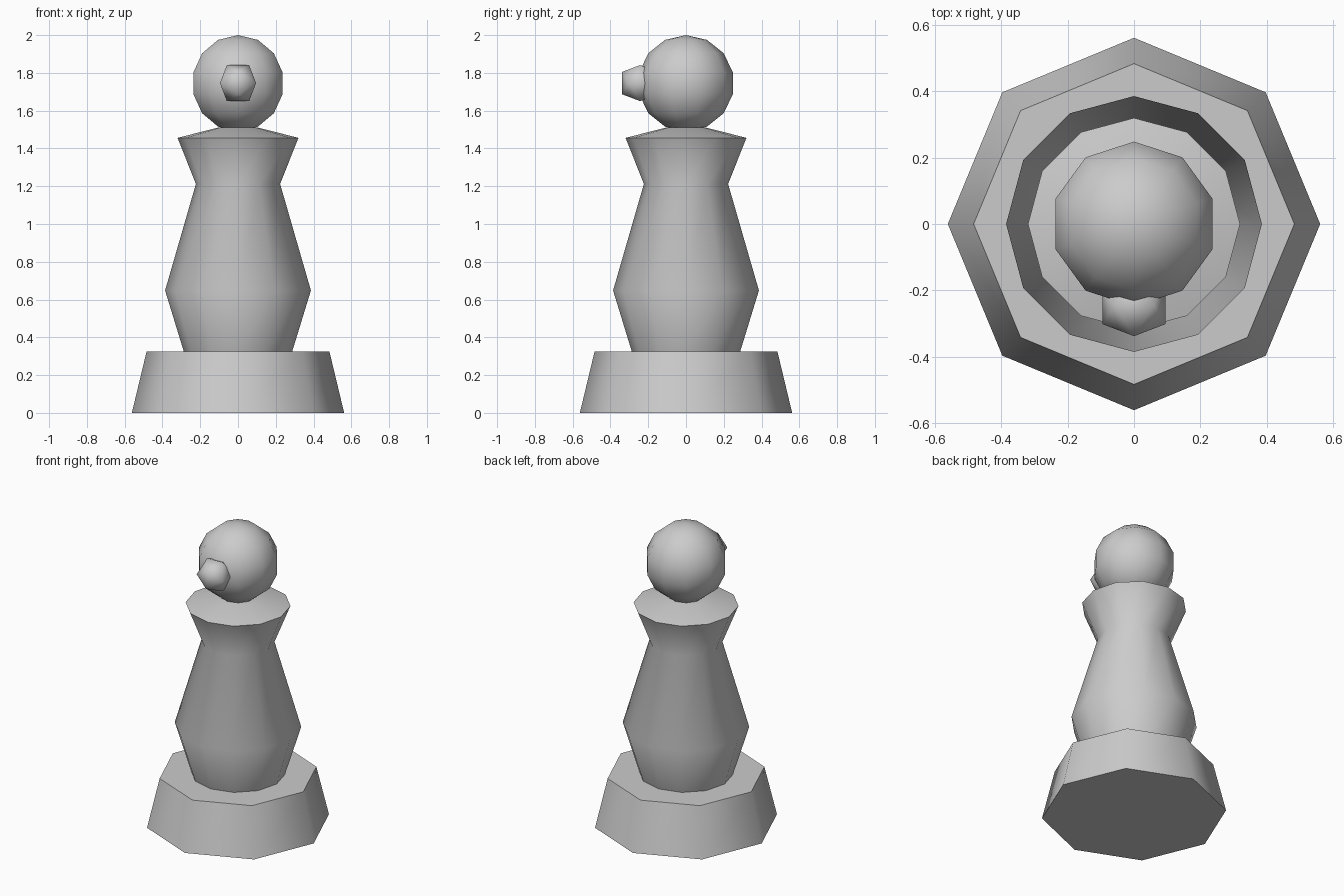
import bpy, bmesh, math

if "Cube" in bpy.data.objects:
    bpy.data.objects.remove(bpy.data.objects["Cube"])

grey = bpy.data.materials.new("plain grey")
grey.diffuse_color = (0.6, 0.6, 0.6, 1)
grey.use_nodes = True
grey.node_tree.nodes["Principled BSDF"].inputs["Base Color"].default_value = grey.diffuse_color


def finish(name, bm):
    """Turn a bmesh into a smooth-shaded object with sharp rims."""
    bmesh.ops.recalc_face_normals(bm, faces=bm.faces[:])
    mesh = bpy.data.meshes.new(name)
    bm.to_mesh(mesh)
    bm.free()
    mesh.materials.append(grey)
    ob = bpy.data.objects.new(name, mesh)
    bpy.context.collection.objects.link(ob)
    bpy.ops.object.select_all(action='DESELECT')
    ob.select_set(True)
    bpy.context.view_layer.objects.active = ob
    bpy.ops.object.shade_smooth_by_angle(angle=math.radians(60))
    return ob


def turned(name, profile, sides):
    """Revolve (radius, height) points into a closed solid."""
    bm = bmesh.new()
    rings = [[bm.verts.new((r * math.cos(math.tau * i / sides),
                            r * math.sin(math.tau * i / sides), z))
              for i in range(sides)] for r, z in profile]
    for a, b in zip(rings, rings[1:]):
        for i in range(sides):
            j = (i + 1) % sides
            bm.faces.new((a[i], a[j], b[j], b[i]))
    bm.faces.new(rings[0][::-1])
    bm.faces.new(rings[-1])
    return finish(name, bm)


# Eight-sided foot
turned("base", [(0.562, 0), (0.484, 0.325)], 8)

# Twelve-sided body with bulge, waist and collar
turned("body", [(0.287, 0.325), (0.386, 0.648), (0.223, 1.212),
                (0.32, 1.456), (0.10, 1.512)], 12)

# Round head
bm = bmesh.new()
bmesh.ops.create_uvsphere(bm, u_segments=10, v_segments=7, radius=0.255)
bmesh.ops.translate(bm, verts=bm.verts[:], vec=(0, 0, 1.745))
finish("head", bm)

# Nose: an icosahedron seen along its two-fold axis
bm = bmesh.new()
a, b = 0.059, 0.0955
for s in (-1, 1):
    for t in (-1, 1):
        for co in ((0, s * b, t * a), (s * a, 0, t * b), (s * b, t * a, 0)):
            bm.verts.new((co[0], co[1] - 0.243, co[2] + 1.746))
bmesh.ops.convex_hull(bm, input=bm.verts[:])
finish("nose", bm)
